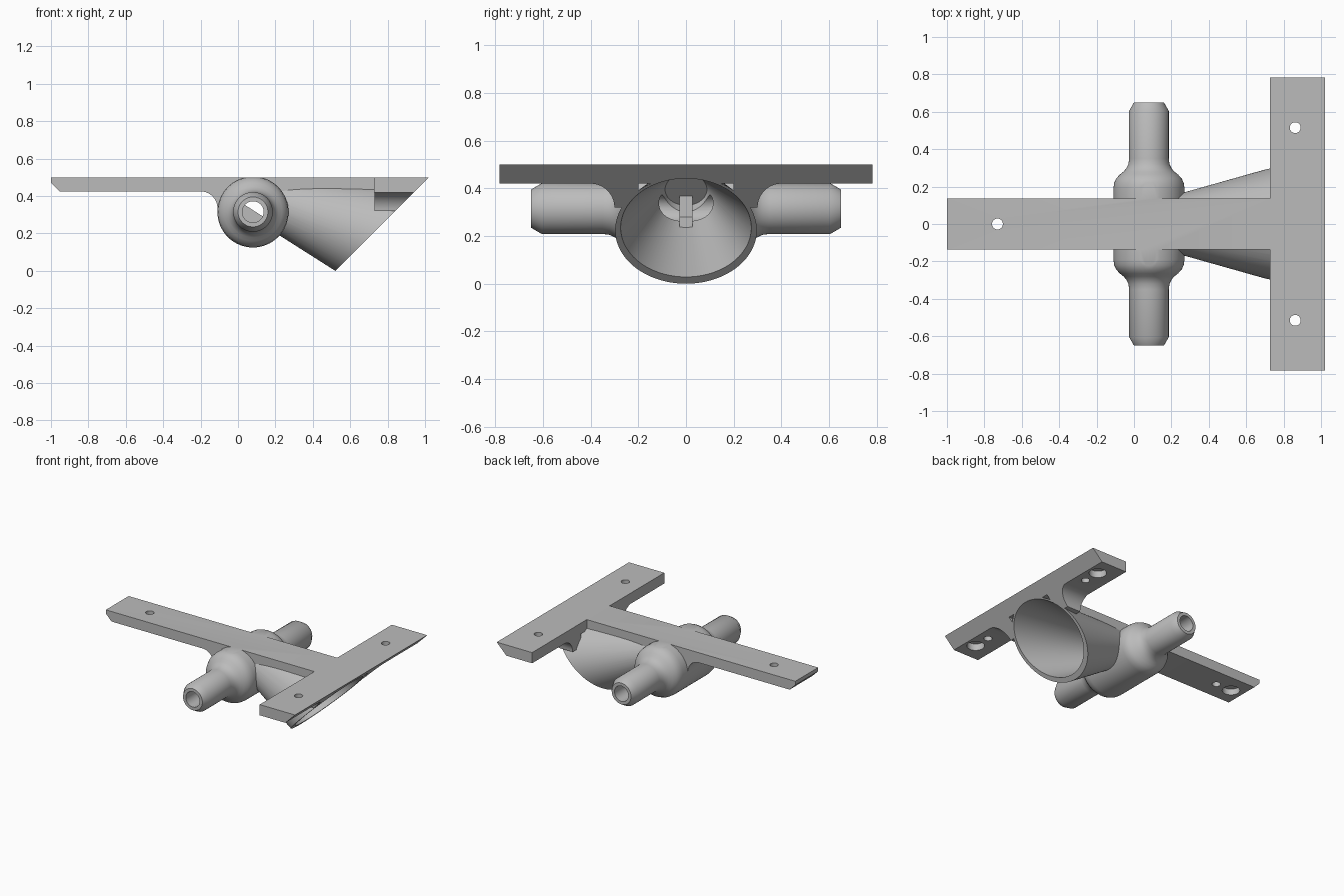
import bpy, bmesh, math
from mathutils import Vector

cube = bpy.data.objects.get("Cube")
if cube:
    bpy.data.objects.remove(cube, do_unlink=True)

grey = bpy.data.materials.new("plain_grey")
grey.use_nodes = True
COLOR = (0.5, 0.5, 0.5, 1)
grey.diffuse_color = COLOR
grey.node_tree.nodes["Principled BSDF"].inputs["Base Color"].default_value = COLOR


def loft(name, rings):
    """Closed solid through a series of equal-length rings."""
    bm = bmesh.new()
    loops = [[bm.verts.new(p) for p in ring] for ring in rings]
    n = len(loops[0])
    for a, b in zip(loops, loops[1:]):
        for i in range(n):
            j = (i + 1) % n
            bm.faces.new((a[i], a[j], b[j], b[i]))
    bm.faces.new(loops[0])
    bm.faces.new(loops[-1])
    bmesh.ops.recalc_face_normals(bm, faces=bm.faces)
    mesh = bpy.data.meshes.new(name)
    bm.to_mesh(mesh)
    bm.free()
    mesh.materials.append(grey)
    ob = bpy.data.objects.new(name, mesh)
    bpy.context.collection.objects.link(ob)
    return ob


def ellipse(center, u, v, n=64):
    c, u, v = Vector(center), Vector(u), Vector(v)
    return [c + u * math.cos(2 * math.pi * i / n) + v * math.sin(2 * math.pi * i / n)
            for i in range(n)]


def prism_y(name, pts, y0, y1):
    return loft(name, [[(x, y, z) for x, z in pts] for y in (y0, y1)])


def prism_x(name, pts, x0, x1):
    return loft(name, [[(x, y, z) for y, z in pts] for x in (x0, x1)])


def lathe_y(name, profile, x=0.08, z=0.315):
    return loft(name, [ellipse((x, y, z), (r, 0, 0), (0, 0, r)) for r, y in profile])


def peg_z(name, x, y, r, z0, z1):
    return loft(name, [ellipse((x, y, z), (r, 0, 0), (0, r, 0), 32) for z in (z0, z1)])


def cone(name, apex, mouth, a, b, scales):
    """Oblique cone whose mouth lies in the slanted cutting plane."""
    apex, mouth = Vector(apex), Vector(mouth)
    d = a / math.sqrt(2)
    return loft(name, [ellipse(apex.lerp(mouth, s), (d * s, 0, d * s), (0, b * s, 0), 80)
                       for s in scales])


def arc(cx, cy, r, a0, a1, n=10):
    return [(cx + r * math.cos(math.radians(a0 + (a1 - a0) * i / n)),
             cy + r * math.sin(math.radians(a0 + (a1 - a0) * i / n))) for i in range(n + 1)]


def combine(base, other, op):
    mod = base.modifiers.new(op, 'BOOLEAN')
    mod.operation, mod.solver, mod.object = op, 'EXACT', other
    bpy.ops.object.select_all(action='DESELECT')
    base.select_set(True)
    bpy.context.view_layer.objects.active = base
    bpy.ops.object.modifier_apply(modifier=mod.name)
    bpy.data.objects.remove(other, do_unlink=True)


# Long arm with an undercut tip, left oversize at the top for trimming
TOP = 0.52
body = prism_y("pipe_bracket", [(-1, TOP), (-1, 0.472), (-0.953, 0.425), (0.8, 0.425), (0.8, TOP)],
               -0.135, 0.135)

parts = [
    # Crossbar
    prism_y("crossbar", [(0.727, TOP), (0.727, 0.42), (1.1, 0.42), (1.1, TOP)], -0.782, 0.782),
    # Fillet under the arm where it meets the hub
    prism_y("arm_fillet", arc(-0.2, 0.335, 0.09, 90, 0) + [(0.05, 0.335), (0.05, 0.45), (-0.2, 0.45)],
            -0.134, 0.134),
    # Flared horn
    cone("horn", (-0.33, 0, 0.54), (0.745, 0, 0.225), 0.318, 0.297, (0.42, 1.1)),
]
# Fillets between horn and crossbar
for s in (-1, 1):
    pts = arc(0.4, 0.32, 0.1, 90, 180) + [(0.2, 0.32), (0.2, 0.45), (0.4, 0.45)]
    parts.append(prism_x("bar_fillet", [(s * y, z) for y, z in pts], 0.729, 1.1))

# Hub and side spigots turned as one profile
half = [(0.19, 0.19), (0.186, 0.22), (0.174, 0.245), (0.155, 0.265), (0.136, 0.28),
        (0.121, 0.297), (0.11, 0.32), (0.106, 0.35), (0.106, 0.605), (0.08, 0.65)]
parts.append(lathe_y("hub", [(r, -y) for r, y in reversed(half)] + half))
for p in parts:
    combine(body, p, 'UNION')

# Trim the top flat and the horn end on the slant
cutters = [
    prism_y("top_trim", [(-2, 0.5), (2, 0.5), (2, 1), (-2, 1)], -2, 2),
    prism_y("slant_trim", [(0.02, -0.5), (1.52, 1), (3, 1), (3, -0.5)], -2, 2),
    # Hollow of the horn and cross bore
    cone("horn_hollow", (-0.3, 0, 0.47), (0.755, 0, 0.235), 0.292, 0.274, (0.32, 1.1)),
    lathe_y("bore", [(0.057, -1), (0.057, 1)]),
]
# Screw holes and blind recesses set further out
for x, y, dx, dy in ((-0.73, 0, -0.13, 0), (0.862, 0.515, 0, 0.13), (0.862, -0.515, 0, -0.13)):
    cutters.append(peg_z("screw_hole", x, y, 0.029, 0.3, 0.7))
    cutters.append(peg_z("recess", x + dx, y + dy, 0.06, 0.3, 0.47))
for c in cutters:
    combine(body, c, 'DIFFERENCE')

# Divider fin inside the hub
fin = prism_y("divider_fin", [(-0.03, 0.395), (0.15, 0.28), (0.15, 0.2), (-0.03, 0.2)], -0.027, 0.027)

bpy.ops.object.select_all(action='DESELECT')
body.select_set(True)
bpy.context.view_layer.objects.active = body
bpy.ops.object.shade_smooth_by_angle(angle=math.radians(30))
